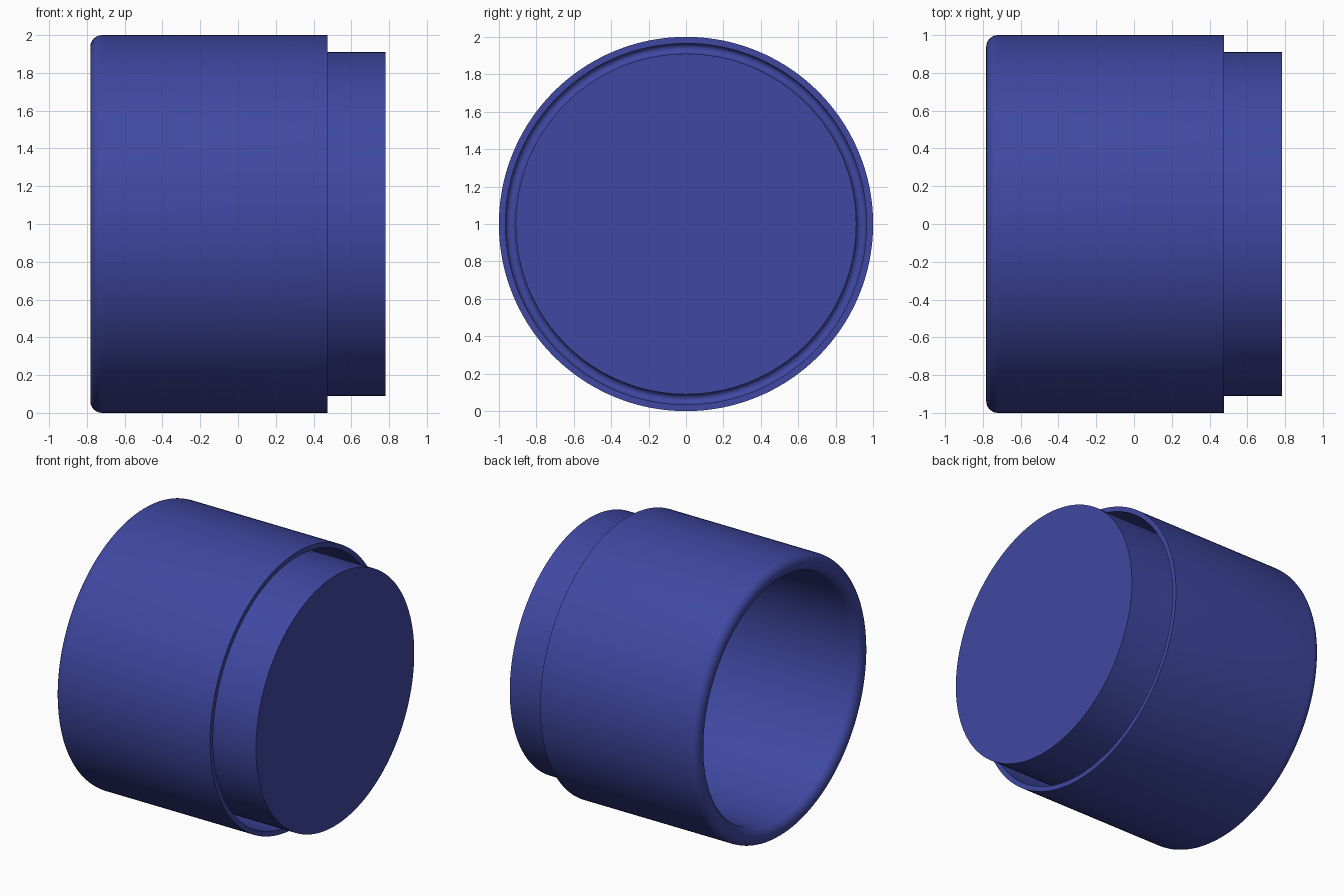
import bpy, bmesh, math

if "Cube" in bpy.data.objects:
    bpy.data.objects.remove(bpy.data.objects["Cube"])

# Folded double-wall cap, profile as (x, radius), revolved about the x axis
T = 0.035                      # sheet thickness
X0, X1, X2 = -0.782, 0.475, 0.782
R_OUT, R_IN = 1.0, 0.91        # outer faces of outer skirt and inner cup
CR = (R_OUT + R_IN - T) / 2    # lip centre radius
LIP = R_OUT - CR
CX = X0 + LIP
SEG, ARC = 160, 12


def arc(r, start, end):
    """Half-round around the lip centre."""
    pts = []
    for i in range(ARC + 1):
        a = math.radians(start + (end - start) * i / ARC)
        pts.append((CX + r * math.cos(a), CR + r * math.sin(a)))
    return pts


profile = [(X2, 0.0), (X2, R_IN)]                  # closed end and cup side
profile += arc(LIP - T, 270, 90)                   # bottom of the gap
profile += [(X1, R_OUT - T), (X1, R_OUT)]          # skirt rim
profile += arc(LIP, 90, 270)                       # rounded lip
profile += [(X2 - T, R_IN - T), (X2 - T, 0.0)]     # cup interior

bm = bmesh.new()
verts = [bm.verts.new((x, 0, r)) for x, r in profile]
edges = [bm.edges.new(pair) for pair in zip(verts, verts[1:])]
bmesh.ops.spin(bm, geom=verts + edges, cent=(0, 0, 0), axis=(1, 0, 0),
               angle=math.tau, steps=SEG, use_merge=True)
bmesh.ops.remove_doubles(bm, verts=bm.verts, dist=1e-5)
bmesh.ops.recalc_face_normals(bm, faces=bm.faces)
mesh = bpy.data.meshes.new("double_wall_cap")
bm.to_mesh(mesh)
bm.free()

cap = bpy.data.objects.new("double_wall_cap", mesh)
bpy.context.collection.objects.link(cap)
cap.location.z = 1.0

# Blue finish
blue = bpy.data.materials.new("blue")
blue.diffuse_color = (0.05, 0.065, 0.36, 1)
blue.use_nodes = True
blue.node_tree.nodes["Principled BSDF"].inputs["Base Color"].default_value = blue.diffuse_color
mesh.materials.append(blue)

bpy.context.view_layer.objects.active = cap
cap.select_set(True)
bpy.ops.object.shade_smooth_by_angle(angle=math.radians(35))
